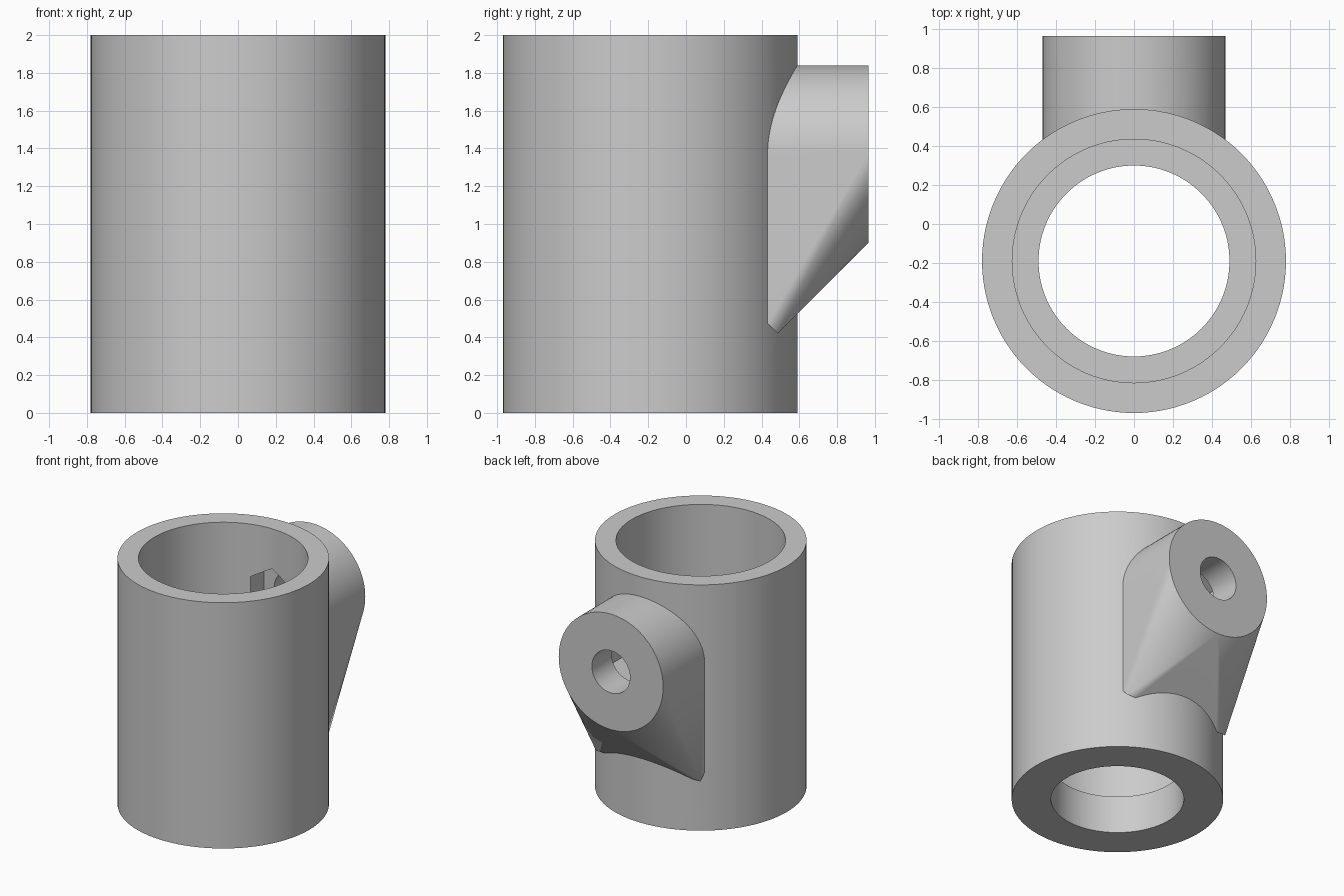
import bpy, bmesh, math
from mathutils import Matrix, Vector

cube = bpy.data.objects.get("Cube")
if cube:
    bpy.data.objects.remove(cube, do_unlink=True)

AXIS_Y = -0.19        # centre line of the tube
BOSS_Z = 1.37         # centre line of the side boss
BOSS_R = 0.47
BOSS_END = 0.965

grey = bpy.data.materials.new("plain_grey")
grey.use_nodes = True
grey.diffuse_color = (0.6, 0.6, 0.6, 1)
grey.node_tree.nodes["Principled BSDF"].inputs["Base Color"].default_value = (0.6, 0.6, 0.6, 1)


def finish(bm, name):
    bmesh.ops.recalc_face_normals(bm, faces=bm.faces)
    mesh = bpy.data.meshes.new(name)
    bm.to_mesh(mesh)
    bm.free()
    mesh.materials.append(grey)
    ob = bpy.data.objects.new(name, mesh)
    bpy.context.collection.objects.link(ob)
    return ob


def prism(name, radius, start, end, along_y=False, sides=112):
    """Upright prism on the tube axis, or a lying one on the boss axis."""
    bm = bmesh.new()
    mid = (start + end) / 2
    if along_y:
        place = Matrix.Translation((0, mid, BOSS_Z)) @ Matrix.Rotation(math.pi / 2, 4, 'X')
    else:
        place = Matrix.Translation((0, AXIS_Y, mid))
    bmesh.ops.create_cone(bm, cap_ends=True, segments=sides, radius1=radius,
                          radius2=radius, depth=end - start, matrix=place)
    return finish(bm, name)


def wedge_boss():
    """Round boss blended down to a straight lower edge on the tube wall."""
    bm = bmesh.new()
    for y in (0.35, BOSS_END):
        for i in range(96):
            a = math.tau * i / 96
            bm.verts.new((BOSS_R * math.cos(a), y, BOSS_Z + BOSS_R * math.sin(a)))
    for side in (-1, 1):
        for y, z in ((0.485, 0.42), (0.35, 0.56)):
            bm.verts.new((side * BOSS_R, y, z))
    result = bmesh.ops.convex_hull(bm, input=bm.verts)
    loose = [v for v in result["geom_interior"] if isinstance(v, bmesh.types.BMVert)]
    bmesh.ops.delete(bm, geom=loose, context='VERTS')
    bmesh.ops.dissolve_limit(bm, angle_limit=0.002, verts=bm.verts, edges=bm.edges)
    return finish(bm, "boss")


def combine(target, other, operation):
    mod = target.modifiers.new(operation, 'BOOLEAN')
    mod.operation = operation
    mod.solver = 'EXACT'
    mod.object = other
    bpy.context.view_layer.objects.active = target
    bpy.ops.object.modifier_apply(modifier=mod.name)
    bpy.data.objects.remove(other, do_unlink=True)


# Outer tube with the boss on its back
tube = prism("tube_with_boss", 0.78, 0, 2)
combine(tube, wedge_boss(), 'UNION')

# Stepped bore, bolt hole and six-sided nut pocket
combine(tube, prism("upper_bore", 0.625, 0.305, 2.2), 'DIFFERENCE')
combine(tube, prism("lower_bore", 0.49, -0.2, 0.5), 'DIFFERENCE')
combine(tube, prism("nut_pocket", 0.304, 0.41, 0.71, True, 6), 'DIFFERENCE')
combine(tube, prism("bolt_hole", 0.172, 0.3, 1.2, True, 64), 'DIFFERENCE')

# Smooth round walls, crisp edges
bpy.ops.object.select_all(action='DESELECT')
tube.select_set(True)
bpy.context.view_layer.objects.active = tube
bpy.ops.object.shade_smooth_by_angle(angle=math.radians(25))
